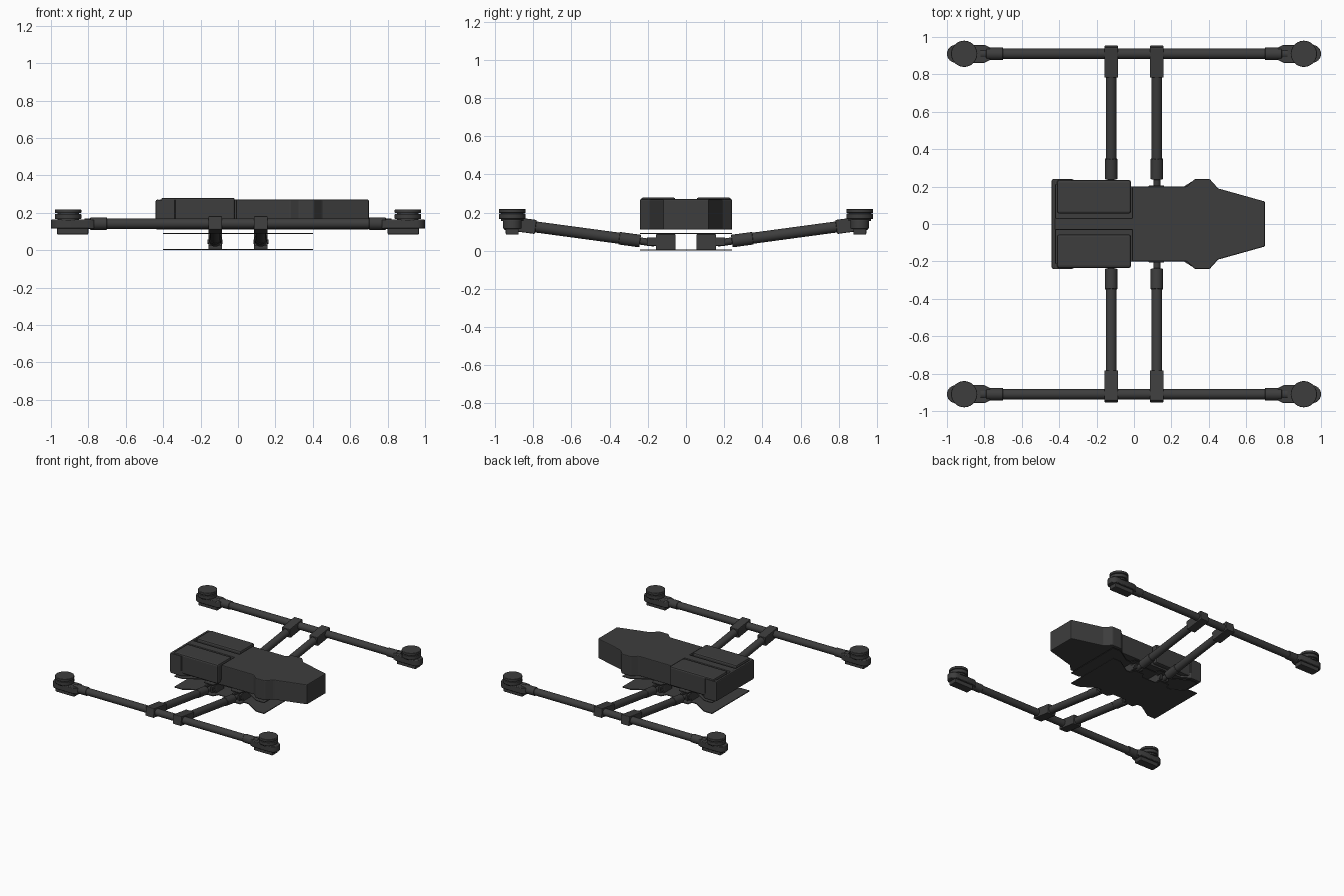
import bpy, bmesh, math
from mathutils import Vector

if "Cube" in bpy.data.objects:
    bpy.data.objects.remove(bpy.data.objects["Cube"])

mat = bpy.data.materials.new("dark_grey")
mat.diffuse_color = (0.047, 0.047, 0.047, 1)
mat.use_nodes = True
mat.node_tree.nodes["Principled BSDF"].inputs["Base Color"].default_value = mat.diffuse_color


def finish(name, bm, bevel=0.0, smooth=False):
    bmesh.ops.recalc_face_normals(bm, faces=bm.faces)
    me = bpy.data.meshes.new(name)
    bm.to_mesh(me)
    bm.free()
    me.materials.append(mat)
    ob = bpy.data.objects.new(name, me)
    bpy.context.collection.objects.link(ob)
    if bevel:
        m = ob.modifiers.new("bevel", 'BEVEL')
        m.width, m.segments, m.limit_method = bevel, 2, 'ANGLE'
    if smooth:
        bpy.ops.object.select_all(action='DESELECT')
        ob.select_set(True)
        bpy.context.view_layer.objects.active = ob
        bpy.ops.object.shade_smooth_by_angle(angle=math.radians(35))
    return ob


def prism(name, pts, z0, z1, bevel=0.0, smooth=False):
    """Extrude a plan outline from z0 to z1."""
    bm = bmesh.new()
    f = bm.faces.new([bm.verts.new((x, y, z0)) for x, y in pts])
    ext = bmesh.ops.extrude_face_region(bm, geom=[f])
    for v in ext["geom"]:
        if isinstance(v, bmesh.types.BMVert):
            v.co.z = z1
    return finish(name, bm, bevel, smooth)


def box(name, x0, x1, y0, y1, z0, z1, bevel=0.0):
    return prism(name, [(x0, y0), (x1, y0), (x1, y1), (x0, y1)], z0, z1, bevel)


def tube(name, a, b, r, n=24, bevel=0.0):
    """Cylinder running from point a to point b."""
    a, b = Vector(a), Vector(b)
    bm = bmesh.new()
    bmesh.ops.create_cone(bm, cap_ends=True, segments=n, radius1=r, radius2=r, depth=(b - a).length)
    ob = finish(name, bm, bevel, True)
    ob.location = (a + b) / 2
    ob.rotation_euler = (b - a).to_track_quat('Z', 'Y').to_euler()
    return ob


def both_sides(half):
    return half + [(x, -y) for x, y in reversed(half)]


# Main body: front hull, lower deck, rear wall and spine around the battery bays
prism("body_front", both_sides([(-0.01, 0.20), (0.28, 0.20), (0.325, 0.24), (0.405, 0.24),
                                (0.45, 0.19), (0.70, 0.12)]), 0.11, 0.27, 0.006)
prism("body_deck", both_sides([(-0.43, 0.24), (-0.34, 0.24), (-0.28, 0.20), (0.0, 0.20)]), 0.11, 0.15)
box("body_rear_wall", -0.44, -0.418, -0.24, 0.24, 0.11, 0.27, 0.008)
box("body_spine", -0.425, 0.0, -0.032, 0.032, 0.14, 0.27, 0.005)
for s in (1, -1):
    y0, y1 = sorted((0.056 * s, 0.235 * s))
    box("battery", -0.412, -0.016, y0, y1, 0.125, 0.28, 0.012)
    # Rear corner flares beside the batteries
    pts = [(-0.43, 0.21 * s), (-0.43, 0.24 * s), (-0.34, 0.24 * s), (-0.31, 0.21 * s)]
    prism("body_rear_flare", pts, 0.11, 0.268)

# Two thin frame plates with flared corners
half = [(-0.40, 0.24), (-0.33, 0.24), (-0.21, 0.165), (-0.17, 0.165), (-0.16, 0.205), (-0.08, 0.205),
        (-0.06, 0.165)]
outline = both_sides(half + [(-x, y) for x, y in reversed(half)])
for name, z in (("lower_plate", 0.0), ("upper_plate", 0.087)):
    prism(name, outline, z, z + 0.006)

# Folding arms: hinge block, knuckle, tilted tube, collar and cross clamp
SLOPE = 0.135


def on_arm(sx, sy, y):
    return (0.122 * sx, sy * y, 0.052 + SLOPE * (y - 0.25))


for sx in (1, -1):
    for sy in (1, -1):
        x = 0.122 * sx
        y0, y1 = sorted((0.055 * sy, 0.158 * sy))
        box("hinge_block", x - 0.037, x + 0.037, y0, y1, 0.006, 0.087, 0.004)
        for k in (-1, 1):
            y0, y1 = sorted((0.15 * sy, 0.205 * sy))
            box("hinge_lug", x + 0.027 * k - 0.009, x + 0.027 * k + 0.009, y0, y1, 0.025, 0.07, 0.004)
        tube("hinge_pin", (x - 0.04, 0.187 * sy, 0.046), (x + 0.04, 0.187 * sy, 0.046), 0.012, 16)
        tube("hinge_knuckle", on_arm(sx, sy, 0.165), on_arm(sx, sy, 0.25), 0.019, 16)
        tube("arm_collar", on_arm(sx, sy, 0.24), on_arm(sx, sy, 0.35), 0.033, bevel=0.003)
        tube("arm_tube", on_arm(sx, sy, 0.24), on_arm(sx, sy, 0.90), 0.029)
        clamp = box("arm_clamp", -0.037, 0.037, -0.082, 0.082, -0.037, 0.037, 0.005)
        clamp.location = on_arm(sx, sy, 0.868)
        clamp.rotation_euler.x = sy * math.atan(SLOPE)

# Long booms with end sleeves, motor mounts, speed controllers and motors
BY, BZ = 0.91, 0.142
for sy in (1, -1):
    y = BY * sy
    tube("boom", (-0.82, y, BZ), (0.82, y, BZ), 0.028)
    for sx in (1, -1):
        tube("boom_sleeve", (0.70 * sx, y, BZ), (0.79 * sx, y, BZ), 0.033, bevel=0.003)
        arc = [(sx * (0.952 + 0.048 * math.cos(t)), y + 0.048 * math.sin(t))
               for t in [math.radians(-90 + 15 * i) for i in range(13)]]
        pts = arc + [(0.80 * sx, y + 0.048), (0.77 * sx, y + 0.034),
                     (0.77 * sx, y - 0.034), (0.80 * sx, y - 0.048)]
        prism("motor_mount", pts, 0.115, 0.163, 0.004, True)
        x0, x1 = sorted((0.80 * sx, 0.968 * sx))
        box("speed_controller", x0, x1, y - 0.034, y + 0.034, 0.084, 0.12, 0.006)
        mx = 0.908 * sx
        tube("motor_core", (mx, y, 0.155), (mx, y, 0.21), 0.058, 32)
        tube("motor_base", (mx, y, 0.166), (mx, y, 0.194), 0.07, 40, 0.003)
        tube("motor_bell", (mx, y, 0.198), (mx, y, 0.218), 0.07, 40, 0.003)
